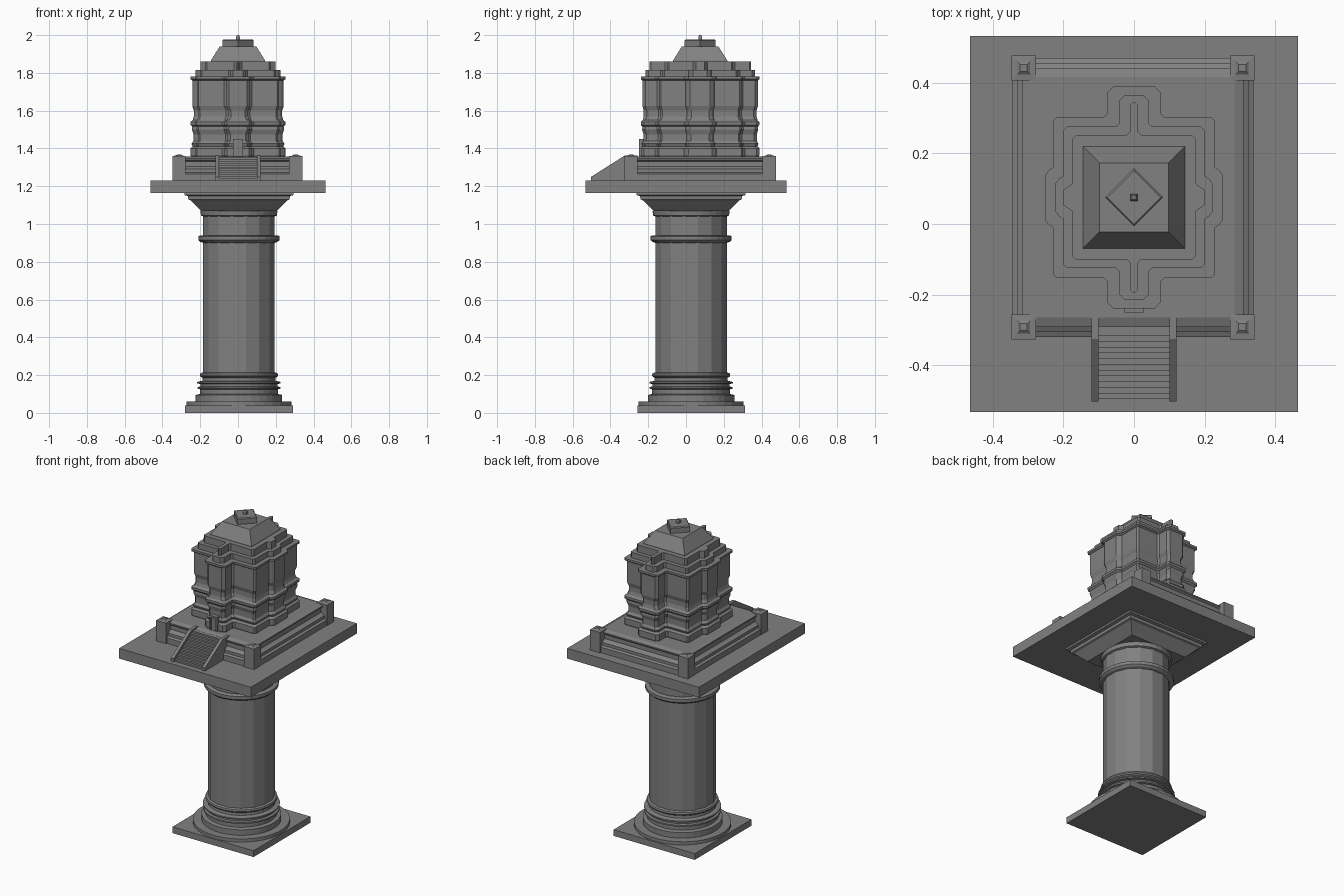
import bpy, bmesh, math

stone = bpy.data.materials.new("grey stone")
stone.diffuse_color = (0.22, 0.22, 0.22, 1)


def finish(name, bm):
    bmesh.ops.recalc_face_normals(bm, faces=bm.faces)
    me = bpy.data.meshes.new(name)
    bm.to_mesh(me)
    bm.free()
    me.materials.append(stone)
    ob = bpy.data.objects.new(name, me)
    bpy.context.collection.objects.link(ob)
    return ob


def loft(name, plan, profile, cx=0.0, cy=0.0):
    """Stack plan(size) outlines at the heights of the (size, z) profile, capped at both ends."""
    bm = bmesh.new()
    rings = [[bm.verts.new((cx + x, cy + y, z)) for x, y in plan(s)] for s, z in profile]
    n = len(rings[0])
    for a, b in zip(rings, rings[1:]):
        for i in range(n):
            j = (i + 1) % n
            bm.faces.new((a[i], a[j], b[j], b[i]))
    bm.faces.new(rings[0])
    bm.faces.new(rings[-1])
    return finish(name, bm)


def rect(rx, ry):
    return [(rx, -ry), (rx, ry), (-rx, ry), (-rx, -ry)]


def square(r):
    return rect(r, r)


def diamond(r):
    return [(r, 0), (0, r), (-r, 0), (0, -r)]


def circle(n):
    return lambda r: [(r * math.cos(2 * math.pi * (i + .5) / n),
                       r * math.sin(2 * math.pi * (i + .5) / n)) for i in range(n)]


def box(name, x0, x1, y0, y1, z0, z1):
    return loft(name, lambda s: rect((x1 - x0) / 2, (y1 - y0) / 2),
                [(0, z0), (0, z1)], (x0 + x1) / 2, (y0 + y1) / 2)


def shrine_plan(i):
    """Cross-shaped outline with chamfered bays, shrunk by i."""
    b, sx, fy = 0.228 - i, 0.252 - i, 0.314 - 0.85 * i
    w, sw = 0.075 - 1.2 * i, 0.078 - 0.9 * i
    c = min(0.016, w * 0.7)
    q = [(sx, sw - c), (sx - 0.012, sw), (b, sw + 0.008), (b, b - 0.01), (b - 0.01, b),
         (w + 0.01, b), (w, b + 0.01), (w, fy - c), (w - c, fy)]
    q += [(-x, y) for x, y in reversed(q)]
    return q + [(-x, -y) for x, y in q]


# Column
KX, KY = 0.005, 0.027
loft("base_slab", square, [(0.285, 0), (0.285, 0.04)], KX, KY)
loft("column_base", circle(32), [
    (0.28, 0.04), (0.28, 0.06), (0.23, 0.06), (0.23, 0.095), (0.207, 0.10), (0.207, 0.125),
    (0.22, 0.128), (0.22, 0.137), (0.205, 0.14), (0.205, 0.153), (0.222, 0.156), (0.222, 0.164),
    (0.195, 0.17), (0.193, 0.185), (0.205, 0.192), (0.208, 0.20), (0.205, 0.21), (0.19, 0.215)], KX, KY)
loft("column_shaft", circle(16), [(0.193, 0.2), (0.193, 1.05)], KX, KY)
loft("column_ring", circle(32), [
    (0.19, 0.90), (0.205, 0.905), (0.216, 0.915), (0.216, 0.935), (0.205, 0.94), (0.19, 0.94)], KX, KY)
loft("column_neck", circle(32), [(0.19, 1.04), (0.202, 1.045), (0.205, 1.07)], KX, KY)
loft("capital", square, [
    (0.2, 1.07), (0.255, 1.125), (0.268, 1.13), (0.27, 1.148), (0.288, 1.153), (0.288, 1.17)], KX, KY)

# Top slab
box("top_slab", -0.463, 0.463, -0.532, 0.532, 1.165, 1.23)

# Terrace with moulded sides
TX, TY = -0.003, 0.075
loft("terrace", lambda i: rect(0.341 - i, 0.394 - i), [
    (0, 1.23), (0, 1.265), (0.014, 1.272), (0.014, 1.29), (0.028, 1.298), (0.038, 1.305),
    (0.038, 1.332), (0.028, 1.34), (0.028, 1.348), (0.054, 1.358)], TX, TY)

# Corner posts with pyramid tops
for sx in (-1, 1):
    for sy in (-1, 1):
        loft("corner_post", square, [(0.035, 1.23), (0.035, 1.36), (0.018, 1.362), (0.010, 1.368)],
             TX + sx * 0.309, TY + sy * 0.366)

# Stairs
N = 12
y0, y1 = -0.495, -0.30
for k in range(N):
    a = y0 + (y1 - y0) * k / N
    box("stair_step", -0.102, 0.102, a, -0.29, 1.23, 1.23 + 0.125 * (k + 1) / N)

# Sloping stair walls
side = [(-0.502, 1.23), (-0.502, 1.25), (-0.325, 1.362), (-0.258, 1.362), (-0.258, 1.23)]
for x in (-0.12, 0.1):
    bm = bmesh.new()
    f = bm.faces.new([bm.verts.new((x, y, z)) for y, z in side])
    ext = bmesh.ops.extrude_face_region(bm, geom=[f])["geom"]
    bmesh.ops.translate(bm, vec=(0.02, 0, 0), verts=[v for v in ext if isinstance(v, bmesh.types.BMVert)])
    finish("stair_wall", bm)

# Shrine walls with mouldings
loft("shrine_walls", shrine_plan, [
    (0.004, 1.355), (0, 1.365), (0, 1.40), (0.012, 1.41), (0.006, 1.425), (0.016, 1.44),
    (0.016, 1.475), (0.008, 1.50), (0.010, 1.515), (0, 1.525), (0, 1.54), (0.012, 1.55),
    (0.018, 1.57), (0.018, 1.60), (0.010, 1.625), (0.010, 1.76), (0, 1.767), (0, 1.78)], 0, TY)

# Stepped roof
loft("lower_roof_tier", shrine_plan, [(0.028, 1.775), (0.028, 1.815)], 0, TY)
loft("upper_roof_tier", shrine_plan, [(0.053, 1.81), (0.053, 1.86)], 0, TY)
loft("roof_pyramid", square, [(0.144, 1.855), (0.144, 1.865), (0.097, 1.94)], 0, TY)
loft("roof_block", diamond, [(0.082, 1.935), (0.082, 1.972), (0.076, 1.978)], 0, TY)
loft("finial", square, [(0.01, 1.97), (0.01, 1.99), (0.006, 2.0)], 0, TY)

# Doorway: jambs, lintel and door leaf
for x in (-0.027, 0.017):
    box("door_jamb", x, x + 0.01, -0.25, -0.225, 1.355, 1.45)
box("door_lintel", -0.027, 0.027, -0.25, -0.225, 1.438, 1.45)
box("door_leaf", -0.018, 0.018, -0.243, -0.225, 1.355, 1.44)
